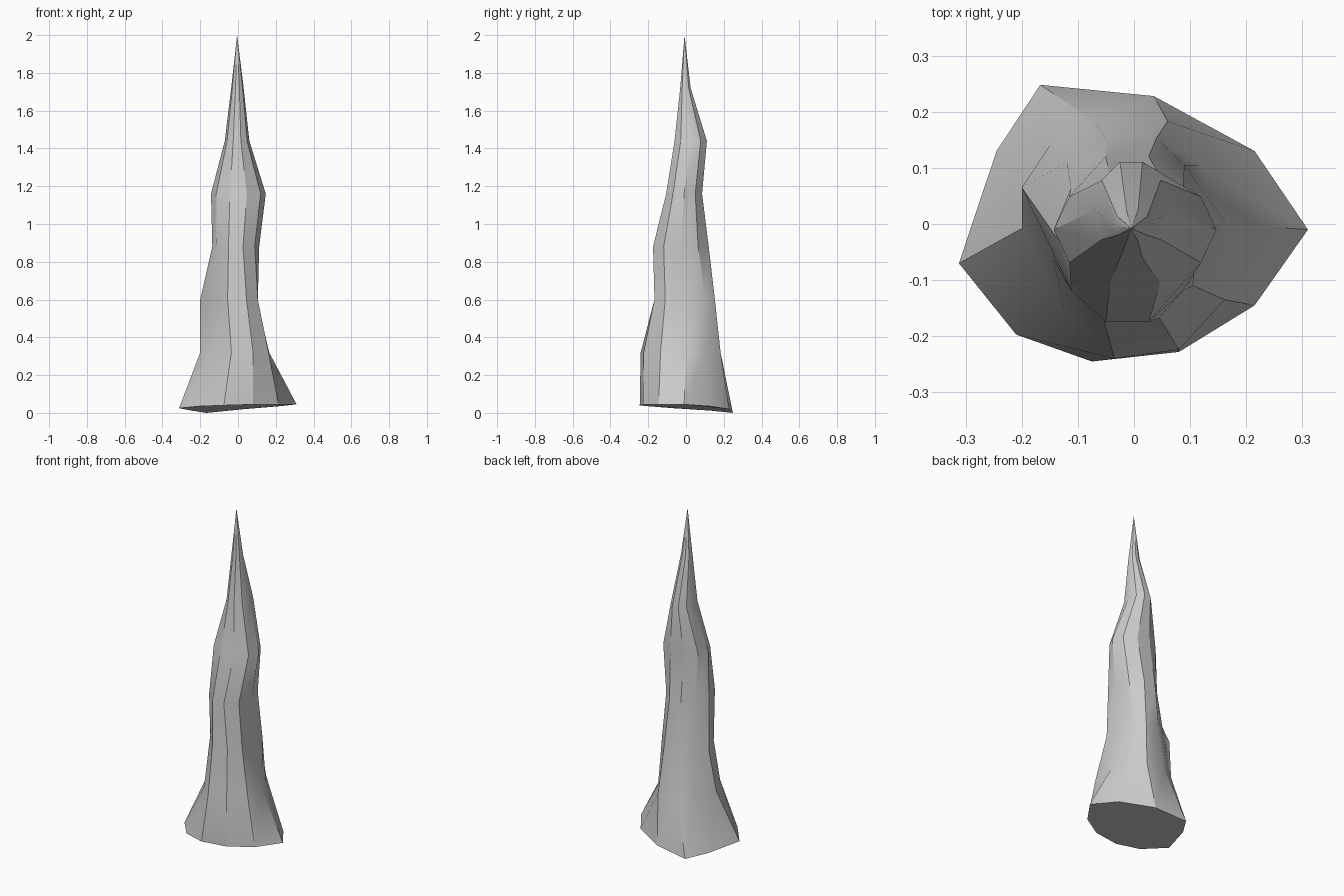
import bpy, bmesh, math
from mathutils import Vector

if "Cube" in bpy.data.objects:
    bpy.data.objects.remove(bpy.data.objects["Cube"])

SIDES = 10

# Irregular lower rings, counter-clockwise from +x
foot_xy = [(.31, -.01), (.215, .13), (.035, .228), (-.167, .248), (-.245, .13),
           (-.312, -.07), (-.21, -.197), (-.075, -.245), (.08, -.228), (.215, -.145)]
foot_z = [.045, .035, .02, 0, .012, .025, .035, .04, .045, .045]
low_xy = [(.165, 0), (.115, .105), (.06, .183), (-.07, .183), (-.15, .14),
          (-.2, -.008), (-.125, -.15), (-.035, -.24), (.08, -.224), (.162, -.135)]
mid_xy = [(.1, 0), (.09, .105), (.04, .153), (-.05, .153), (-.12, .11),
          (-.2, .065), (-.145, -.06), (-.055, -.167), (.045, -.167), (.105, -.11)]

# Regular upper rings: height, centre x, centre y, radius x, radius y
upper = [(.88, -.012, -.027, .124, .155),
         (1.16, .002, -.01, .145, .1),
         (1.44, -.005, .025, .065, .09),
         (1.72, -.003, -.003, .033, .029)]


def ellipse(z, cx, cy, rx, ry):
    angles = [2 * math.pi * i / SIDES for i in range(SIDES)]
    return [Vector((cx + rx * math.cos(a), cy + ry * math.sin(a), z)) for a in angles]


rings = [[Vector((x, y, z)) for (x, y), z in zip(foot_xy, foot_z)]]
rings += [[Vector((x, y, z)) for x, y in ring] for ring, z in ((low_xy, .32), (mid_xy, .6))]
rings += [ellipse(*u) for u in upper]

# Rock spike: skin the rings, close the foot, run up to a point
bm = bmesh.new()
loops = [[bm.verts.new(p) for p in ring] for ring in rings]
tip = bm.verts.new((-.005, -.008, 2))
for i in range(SIDES):
    j = (i + 1) % SIDES
    for a, b in zip(loops, loops[1:]):
        bm.faces.new((a[i], a[j], b[j], b[i]))
    bm.faces.new((loops[-1][i], loops[-1][j], tip))
bm.faces.new(loops[0][::-1])
bmesh.ops.recalc_face_normals(bm, faces=bm.faces)

mesh = bpy.data.meshes.new("rock_spike")
bm.to_mesh(mesh)
bm.free()
spike = bpy.data.objects.new("rock_spike", mesh)
bpy.context.collection.objects.link(spike)

# Soft facets with sharp ridges
bpy.context.view_layer.objects.active = spike
spike.select_set(True)
bpy.ops.object.shade_smooth_by_angle(angle=math.radians(30))
